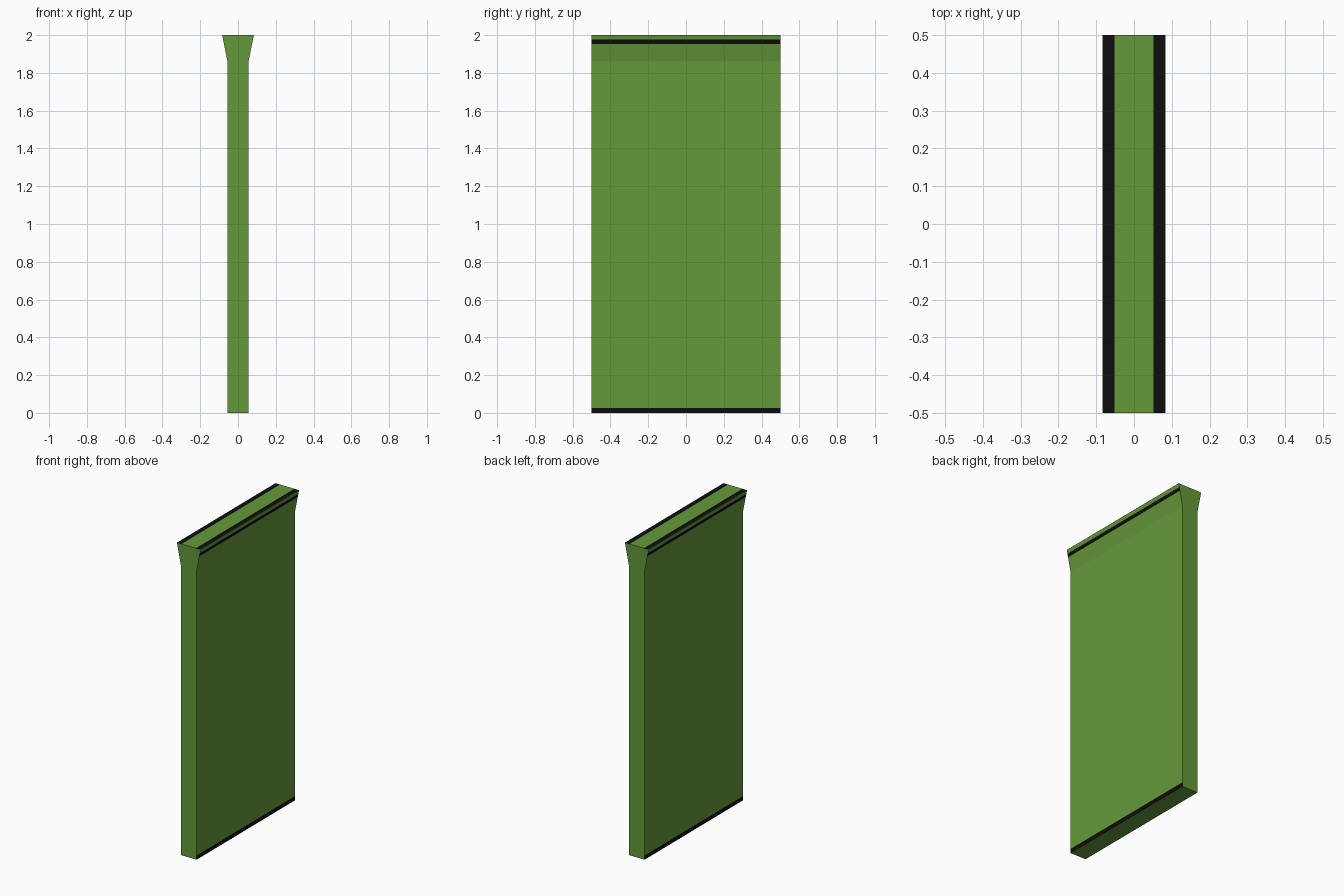
import bpy
import bmesh

cube = bpy.data.objects.get("Cube")
if cube:
    bpy.data.objects.remove(cube)


def flat_material(name, colour):
    mat = bpy.data.materials.new(name)
    mat.use_nodes = True
    mat.diffuse_color = colour
    mat.node_tree.nodes["Principled BSDF"].inputs["Base Color"].default_value = colour
    return mat


GREEN, BLACK = 0, 1
HALF_DEPTH = 0.5
BODY, RIM = 0.056, 0.084   # half widths of the slab and of its flared top
FLARE_Z, TOP_Z = 1.86, 2.0


def flare_x(z):
    return BODY + (RIM - BODY) * (z - FLARE_Z) / (TOP_Z - FLARE_Z)


# Half profile from the base to the top; each point carries the colour of the strip after it
half = [
    (BODY, 0.0, BLACK),
    (BODY, 0.027, GREEN),
    (BODY, FLARE_Z, GREEN),
    (flare_x(1.954), 1.954, BLACK),
    (flare_x(1.976), 1.976, GREEN),
    (RIM, TOP_Z, GREEN),
    (RIM - 0.002, TOP_Z, BLACK),
    (0.051, TOP_Z, GREEN),
]

# Mirror the half profile into a closed outline
outline = [(x, z) for x, z, _ in half] + [(-x, z) for x, z, _ in reversed(half)]
colours = [c for _, _, c in half]
colours += list(reversed(colours[:-1])) + [GREEN]

# Extrude the outline along y, colouring each strip
bm = bmesh.new()
front = [bm.verts.new((x, -HALF_DEPTH, z)) for x, z in outline]
back = [bm.verts.new((x, HALF_DEPTH, z)) for x, z in outline]
count = len(outline)
for i, colour in enumerate(colours):
    j = (i + 1) % count
    bm.faces.new((front[i], back[i], back[j], front[j])).material_index = colour
bm.faces.new(front)
bm.faces.new(list(reversed(back)))
bmesh.ops.recalc_face_normals(bm, faces=bm.faces)

mesh = bpy.data.meshes.new("flared_wall_panel")
bm.to_mesh(mesh)
bm.free()
mesh.materials.append(flat_material("leaf green", (0.13, 0.32, 0.042, 1)))
mesh.materials.append(flat_material("black trim", (0.004, 0.004, 0.004, 1)))
panel = bpy.data.objects.new("flared_wall_panel", mesh)
bpy.context.collection.objects.link(panel)
